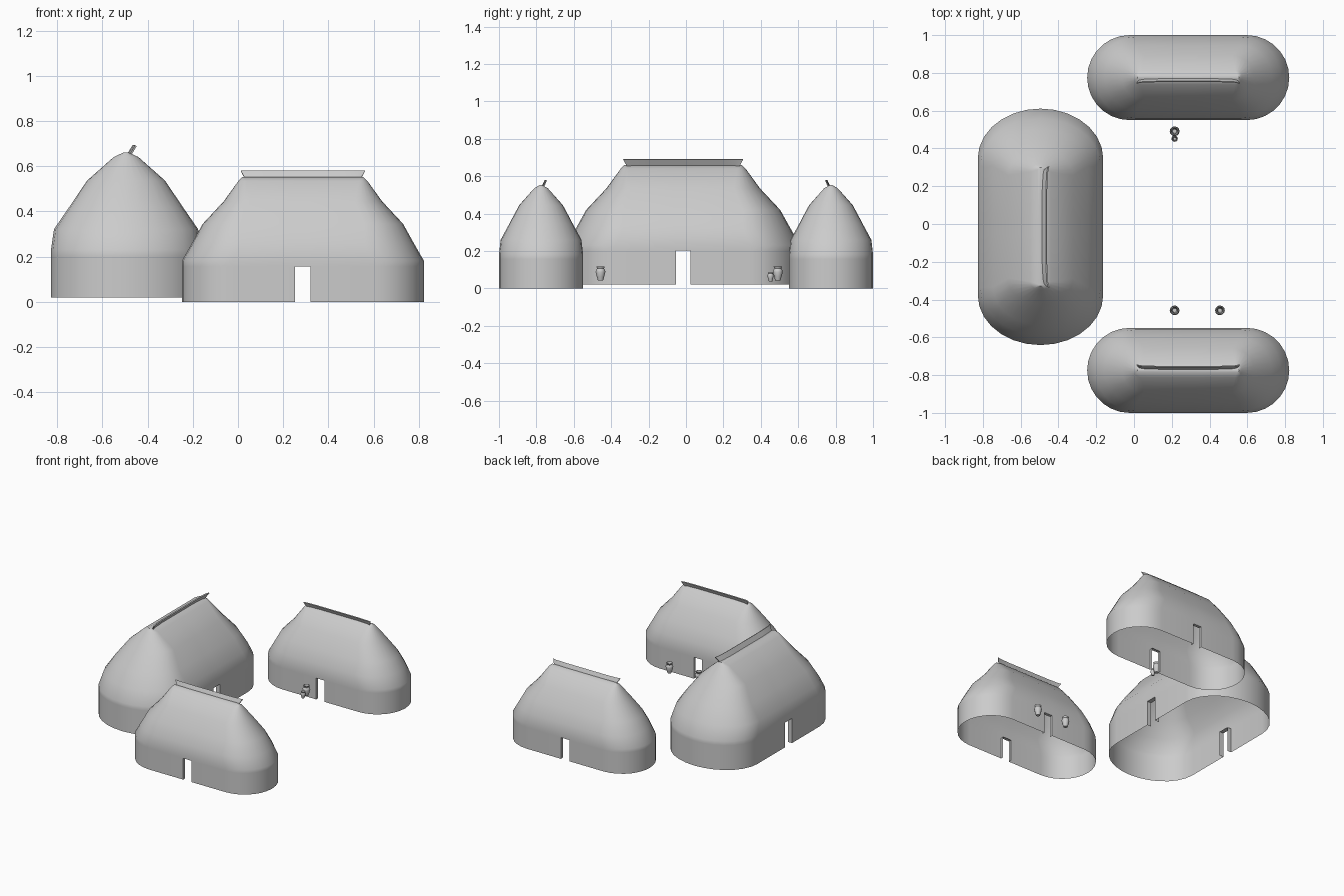
import bpy, bmesh, math

if "Cube" in bpy.data.objects:
    bpy.data.objects.remove(bpy.data.objects["Cube"])

DOOR_W, DOOR_H, JAMB = 0.034, 0.157, 0.022
# hut profile: height, half length, half width
LEVELS = [(0, .535, .225), (DOOR_H, .535, .225), (.182, .535, .225), (.26, .49, .216),
          (.345, .443, .170), (.445, .35, .117), (.535, .285, .037), (.552, .268, .008)]
ARC = 14


def make_object(name, bm, angle=40):
    bmesh.ops.recalc_face_normals(bm, faces=bm.faces)
    mesh = bpy.data.meshes.new(name)
    bm.to_mesh(mesh)
    bm.free()
    for p in mesh.polygons:
        p.use_smooth = True
    mesh.set_sharp_from_angle(angle=math.radians(angle))
    ob = bpy.data.objects.new(name, mesh)
    bpy.context.collection.objects.link(ob)
    return ob


def stadium(length, width):
    """Oval outline, with the two door edge points on each long side."""
    s, pts = length - width, []
    for sign in (1, -1):
        for i in range(ARC + 1):
            a = -math.pi / 2 + math.pi * i / ARC
            pts.append((sign * (s + width * math.cos(a)), sign * width * math.sin(a)))
        pts += [(sign * DOOR_W, sign * width), (-sign * DOOR_W, sign * width)]
    return pts


def hut_shell(name):
    bm = bmesh.new()
    rings = [[bm.verts.new((x, y, z)) for x, y in stadium(l, w)] for z, l, w in LEVELS]
    n = len(rings[0])
    doors = (ARC + 1, 2 * ARC + 4)
    for k in range(len(rings) - 1):
        lo, hi = rings[k], rings[k + 1]
        for i in range(n):
            j = (i + 1) % n
            if k == 0 and i in doors:
                continue
            bm.faces.new((lo[i], lo[j], hi[j], hi[i]))
    bm.faces.new(rings[-1])
    # door jambs and lintel, turned inwards
    for i in doors:
        edge = [rings[0][i], rings[1][i], rings[1][i + 1], rings[0][i + 1]]
        step = -math.copysign(JAMB, edge[0].co.y)
        inner = [bm.verts.new((v.co.x, v.co.y + step, v.co.z)) for v in edge]
        for a in range(3):
            bm.faces.new((edge[a], edge[a + 1], inner[a + 1], inner[a]))
    return make_object(name, bm)


def ridge_flap(name):
    """Thin leaning board along the roof ridge, bowed slightly at its ends."""
    bm = bmesh.new()
    sections = []
    for t, bow in ((-1, .008), (-.9, .003), (-.6, 0), (.6, 0), (.9, .003), (1, .008)):
        sections.append([bm.verts.new((t * x, y + bow, z)) for x, y, z in
                         ((.256, .003, .546), (.256, .008, .543), (.274, .024, .577), (.274, .019, .580))])
    for a, b in zip(sections, sections[1:]):
        for i in range(4):
            j = (i + 1) % 4
            bm.faces.new((a[i], a[j], b[j], b[i]))
    bm.faces.new(sections[0])
    bm.faces.new(sections[-1])
    return make_object(name, bm, 30)


def pot(name, loc, size):
    bm = bmesh.new()
    # outer wall, rim, then inside
    profile = [(.014, 0), (.020, .02), (.026, .045), (.024, .056), (.018, .063),
               (.023, .074), (.019, .074), (.014, .063), (.020, .045), (.011, .006)]
    n = 12
    rings = [[bm.verts.new((r * math.cos(math.tau * i / n), r * math.sin(math.tau * i / n), z))
              for i in range(n)] for r, z in profile]
    for a, b in zip(rings, rings[1:]):
        for i in range(n):
            j = (i + 1) % n
            bm.faces.new((a[i], a[j], b[j], b[i]))
    bm.faces.new(rings[0])
    bm.faces.new(rings[-1])
    ob = make_object(name, bm, 50)
    ob.location, ob.scale = loc, (size,) * 3


# three huts facing the courtyard
for name, loc, turn, scale in (
        ("front_hut", (.287, -.775, 0), 0, (1, 1, 1)),
        ("back_hut", (.287, .775, 0), math.pi, (1, 1, 1)),
        ("main_hut", (-.495, -.015, .02), -math.pi / 2, (1.17, 1.475, 1.16))):
    for ob in (hut_shell(name + "_shell"), ridge_flap(name + "_ridge_flap")):
        ob.location, ob.scale = loc, scale
        ob.rotation_euler.z = turn

# courtyard pots
pot("front_pot_left", (.215, -.457, .043), 1)
pot("front_pot_right", (.455, -.457, .043), 1)
pot("back_pot", (.215, .491, .043), 1)
pot("back_small_pot", (.215, .452, .038), .65)
